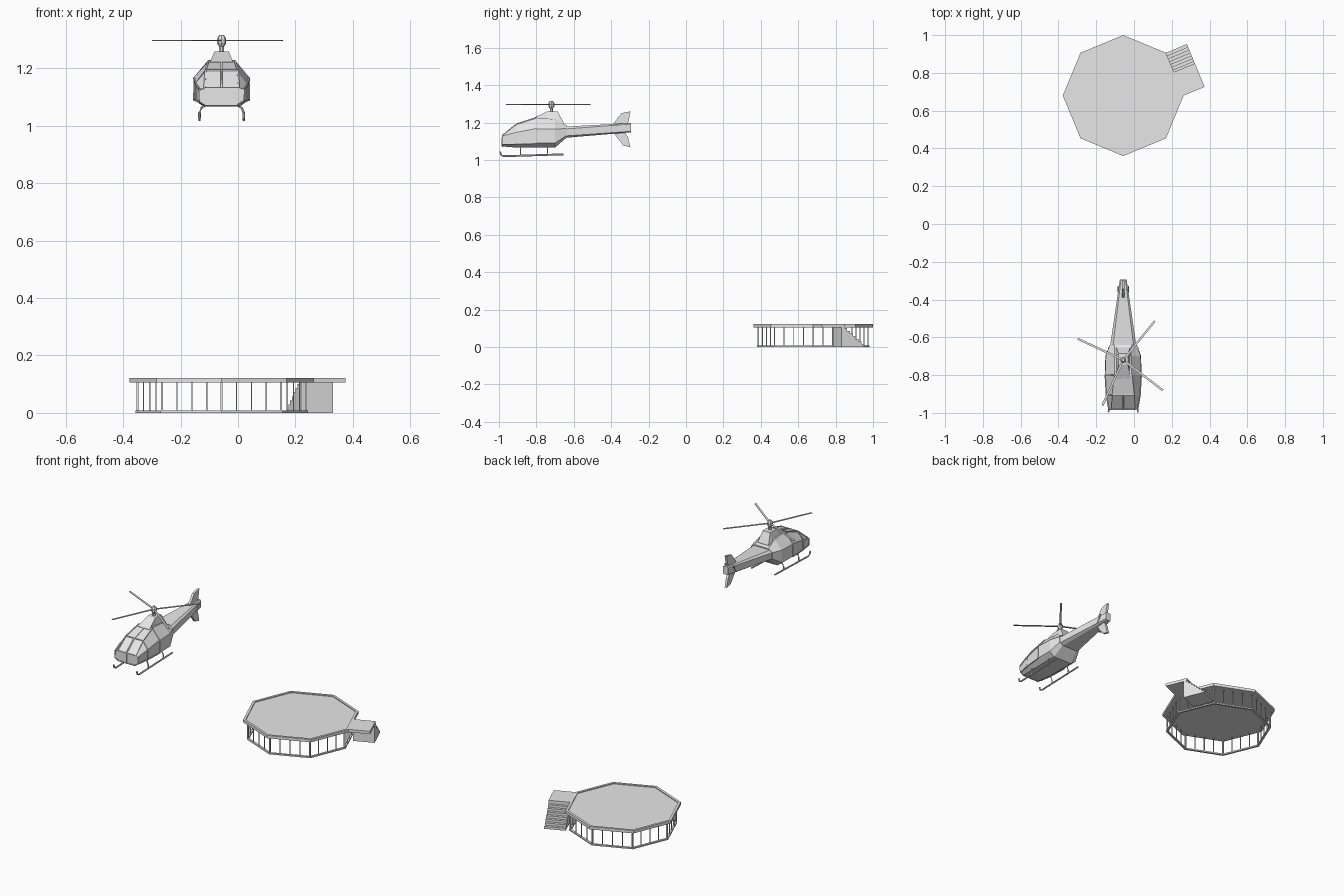
import bpy, bmesh, math
from mathutils import Vector

cube = bpy.data.objects.get("Cube")
if cube:
    bpy.data.objects.remove(cube, do_unlink=True)

grey = bpy.data.materials.new("light_grey")
grey.use_nodes = True
grey.diffuse_color = (0.8, 0.8, 0.8, 1)
grey.node_tree.nodes["Principled BSDF"].inputs["Base Color"].default_value = (0.8, 0.8, 0.8, 1)

CX = -0.057                      # shared centre line
PAD = Vector((CX, 0.68, 0))      # middle of the landing pad
HUB = Vector((CX, -0.72, 1.295))  # rotor hub


def finish(name, bm):
    bmesh.ops.recalc_face_normals(bm, faces=bm.faces)
    mesh = bpy.data.meshes.new(name)
    bm.to_mesh(mesh)
    bm.free()
    mesh.materials.append(grey)
    obj = bpy.data.objects.new(name, mesh)
    bpy.context.collection.objects.link(obj)
    return obj


def loft(name, rings, closed=False):
    """Skin a row of equal point rings; cap the ends or join them."""
    bm = bmesh.new()
    rows = [[bm.verts.new(p) for p in ring] for ring in rings]
    n = len(rows[0])
    pairs = list(zip(rows, rows[1:]))
    if closed:
        pairs.append((rows[-1], rows[0]))
    for a, b in pairs:
        for i in range(n):
            j = (i + 1) % n
            bm.faces.new((a[i], a[j], b[j], b[i]))
    if not closed:
        bm.faces.new(rows[0])
        bm.faces.new(rows[-1])
    return finish(name, bm)


def prism(name, points, offset):
    return loft(name, [points, [Vector(p) + Vector(offset) for p in points]])


def rod(name, path, r, sides=6):
    """Sweep a small polygon along a path."""
    pts = [Vector(p) for p in path]
    rings = []
    for i, p in enumerate(pts):
        t = (pts[min(i + 1, len(pts) - 1)] - pts[max(i - 1, 0)]).normalized()
        ref = Vector((0, 0, 1)) if abs(t.z) < 0.8 else Vector((1, 0, 0))
        u = t.cross(ref).normalized()
        v = t.cross(u)
        rings.append([p + r * (u * math.cos(a) + v * math.sin(a))
                      for a in (math.tau * (k + 0.5) / sides for k in range(sides))])
    return loft(name, rings)


def octagon(r, z):
    return [PAD + Vector((r * math.cos(k * math.pi / 4), r * math.sin(k * math.pi / 4), z))
            for k in range(8)]


# Landing pad: deck, raised rim, ground ring and posts
loft("pad_deck", [octagon(0.312, 0.105), octagon(0.312, 0.117)])
loft("pad_rim", [octagon(0.32, 0.105), octagon(0.32, 0.122),
                 octagon(0.305, 0.122), octagon(0.305, 0.105)], closed=True)
loft("ground_ring", [octagon(0.30, 0), octagon(0.30, 0.008),
                     octagon(0.287, 0.008), octagon(0.287, 0)], closed=True)
corners = octagon(0.293, 0)
for k in range(8):
    for s in range(4):
        p = corners[k].lerp(corners[(k + 1) % 8], s / 4)
        rod("pad_post", [p, p + Vector((0, 0, 0.106))], 0.005 if s == 0 else 0.003, 4)

# Stairs run along one edge of the pad, up to a landing
start = octagon(0.32, 0)[1]
edge = octagon(0.32, 0)[0] - start
along = edge.normalized()
out = Vector((-along.y, along.x, 0)) * 0.12
STEPS = 8
run, rise = 0.13 / STEPS, 0.115 / STEPS
profile = [start]
for i in range(STEPS):
    for h in (i, i + 1):
        if h:
            profile.append(start + along * run * i + Vector((0, 0, rise * h)))
profile.append(start + along * 0.13 + Vector((0, 0, rise * STEPS)))
profile.append(start + along * 0.13)
prism("stairs", profile, out)
landing = [start + along * 0.11, start + edge, start + edge + out, start + along * 0.11 + out]
prism("stair_landing", [p + Vector((0, 0, 0.105)) for p in landing], (0, 0, 0.017))


# Helicopter body: half sections of (half width, height), mirrored
def section(y, half):
    pts = [Vector((CX + w, y, z)) for w, z in half]
    return pts + [Vector((2 * CX - p.x, p.y, p.z)) for p in reversed(pts)]


nose = section(-0.982, [(0.055, 1.072), (0.075, 1.085), (0.077, 1.125), (0.06, 1.13)])
brow = section(-0.905, [(0.06, 1.066), (0.088, 1.087), (0.09, 1.145), (0.056, 1.192)])
roof = section(-0.80, [(0.062, 1.066), (0.096, 1.09), (0.096, 1.165), (0.045, 1.226)])
loft("fuselage", [
    nose, brow, roof,
    section(-0.70, [(0.062, 1.066), (0.095, 1.09), (0.092, 1.165), (0.045, 1.218)]),
    section(-0.64, [(0.05, 1.118), (0.072, 1.13), (0.072, 1.168), (0.045, 1.186)])])
loft("tail_boom", [
    section(-0.65, [(0.045, 1.118), (0.07, 1.128), (0.07, 1.165), (0.055, 1.178)]),
    section(-0.295, [(0.012, 1.148), (0.018, 1.153), (0.018, 1.192), (0.012, 1.197)])])
loft("engine_cowl", [
    section(-0.82, [(0.042, 1.19), (0.04, 1.222)]),
    section(-0.745, [(0.045, 1.19), (0.025, 1.258)]),
    section(-0.685, [(0.045, 1.19), (0.025, 1.258)]),
    section(-0.655, [(0.045, 1.175), (0.036, 1.2)])])

# Cabin frames around the windows
for i in (0, 1, 2):
    ring = (nose, brow, roof)[i]
    rod("cabin_frame", ring[1:7] if i else ring + ring[:1], 0.004, 4)
for k in (1, 2, 3, 4, 5, 6):
    rod("window_frame", [nose[k], brow[k], roof[k]], 0.004, 4)
rod("windscreen_post", [(CX, -0.982, 1.072), (CX, -0.982, 1.13),
                        (CX, -0.905, 1.192), (CX, -0.80, 1.226)], 0.005, 4)

# Landing skids with struts
for side in (-1, 1):
    x = CX + side * 0.077
    rod("skid", [(x, -0.993, 1.045), (x, -0.99, 1.028), (x, -0.975, 1.02),
                 (x, -0.655, 1.03)], 0.005)
    for y in (-0.885, -0.74):
        rod("skid_strut", [(CX + side * 0.055, y, 1.072), (CX + side * 0.07, y, 1.062),
                           (x, y, 1.045), (x, y, 1.024)], 0.004)

# Mast, hub and rotor blades
rod("rotor_mast", [(HUB.x, HUB.y, 1.25), (HUB.x, HUB.y, 1.29)], 0.009, 8)
hub_rings = []
for r, z in ((0.009, 1.275), (0.016, 1.287), (0.016, 1.303), (0.008, 1.315)):
    hub_rings.append([Vector((HUB.x + r * math.cos(k * math.pi / 4),
                              HUB.y + r * math.sin(k * math.pi / 4), z)) for k in range(8)])
loft("rotor_hub", hub_rings)
for deg in (155, 51, -37.5, -114.6):
    a = math.radians(deg)
    d = Vector((math.cos(a), math.sin(a), 0))
    w = Vector((-d.y, d.x, 0)) * 0.0055
    tip = HUB + d * 0.265
    prism("rotor_blade", [HUB - w, tip - w, tip + w, HUB + w], (0, 0, 0.003))

# Tail fins, stabilisers and the small tail rotor
FIN_T = 0.014
upper = [(-0.395, 1.185), (-0.345, 1.25), (-0.297, 1.26), (-0.305, 1.215), (-0.315, 1.185)]
lower = [(-0.395, 1.155), (-0.335, 1.077), (-0.297, 1.068), (-0.31, 1.12), (-0.33, 1.155)]
for name, shape in (("upper_fin", upper), ("lower_fin", lower)):
    prism(name, [Vector((CX - FIN_T / 2, y, z)) for y, z in shape], (FIN_T, 0, 0))
rod("tail_rotor_shaft", [(CX - 0.03, -0.345, 1.172), (CX + 0.03, -0.345, 1.172)], 0.005)
for side in (-1, 1):
    x = CX + side * 0.028
    rod("tail_rotor_bar", [(x, -0.36, 1.15), (x, -0.33, 1.194)], 0.004, 4)
